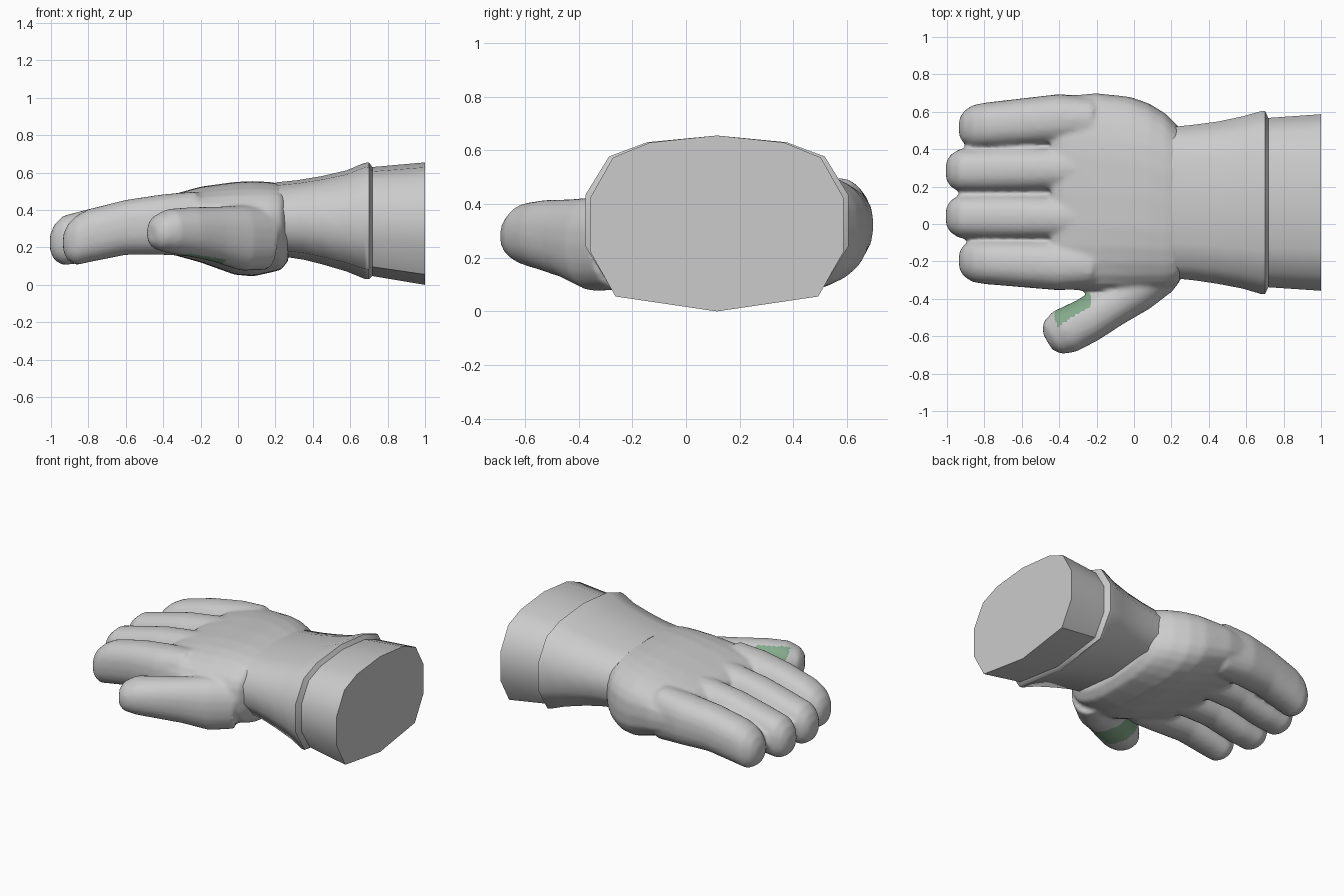
import bpy, bmesh, math
from mathutils import Vector

cube = bpy.data.objects.get("Cube")
if cube:
    bpy.data.objects.remove(cube, do_unlink=True)


def material(name, rgb):
    m = bpy.data.materials.new(name)
    m.use_nodes = True
    m.diffuse_color = (*rgb, 1)
    m.node_tree.nodes["Principled BSDF"].inputs["Base Color"].default_value = (*rgb, 1)
    return m


grey = material("light grey", (0.6, 0.6, 0.6))
green = material("soft green", (0.23, 0.40, 0.26))


def loft(bm, rings):
    """Bridge rings of points and close both ends."""
    loops = [[bm.verts.new(p) for p in ring] for ring in rings]
    for a, b in zip(loops, loops[1:]):
        for i in range(len(a)):
            j = (i + 1) % len(a)
            bm.faces.new((a[i], a[j], b[j], b[i]))
    bm.faces.new(loops[0][::-1])
    bm.faces.new(loops[-1])


def oval(c, side, hw, hz, power=1.0, n=20):
    """Upright oval ring; a power under 1 makes it squarer."""
    pts = []
    for i in range(n):
        a = 2 * math.pi * i / n
        ca, sa = math.cos(a), math.sin(a)
        u = math.copysign(abs(ca) ** power, ca) * hw
        w = math.copysign(abs(sa) ** power, sa) * hz
        pts.append(Vector(c) + Vector(side) * u + Vector((0, 0, w)))
    return pts


def finish(name, bm, mats):
    bmesh.ops.recalc_face_normals(bm, faces=bm.faces[:])
    me = bpy.data.meshes.new(name)
    bm.to_mesh(me)
    bm.free()
    for m in mats:
        me.materials.append(m)
    ob = bpy.data.objects.new(name, me)
    bpy.context.collection.objects.link(ob)
    bpy.ops.object.select_all(action='DESELECT')
    ob.select_set(True)
    bpy.context.view_layer.objects.active = ob
    return ob


hand = bmesh.new()
Y = (0, 1, 0)

# Palm: x, y low, y high, z low, z high
palm = [(-0.44, -0.30, 0.64, 0.21, 0.44), (-0.38, -0.35, 0.685, 0.17, 0.475),
        (-0.20, -0.36, 0.70, 0.12, 0.525), (-0.02, -0.36, 0.68, 0.055, 0.55),
        (0.08, -0.355, 0.645, 0.045, 0.555), (0.17, -0.35, 0.59, 0.065, 0.55),
        (0.23, -0.33, 0.53, 0.08, 0.54), (0.27, -0.26, 0.48, 0.13, 0.51)]
loft(hand, [oval((x, (a + b) / 2, (c + d) / 2), Y, (b - a) / 2, (d - c) / 2, 0.72, 28)
            for x, a, b, c, d in palm])

# Fingers: tip x, y at tip, y at knuckle, half width at tip and knuckle
for tip, y0, y1, w0, w1 in [(-0.935, -0.195, -0.22, 0.115, 0.135),
                            (-1.005, 0.040, 0.035, 0.120, 0.122),
                            (-1.005, 0.285, 0.295, 0.120, 0.122),
                            (-0.935, 0.515, 0.56, 0.118, 0.135)]:
    rings = []
    for x, lo, hi, k in [(tip, 0.18, 0.27, 0.4), (tip + 0.025, 0.13, 0.325, 0.72),
                         (tip + 0.07, 0.105, 0.37, 0.95), (-0.80, 0.12, 0.405, 1),
                         (-0.60, 0.16, 0.455, 1), (-0.40, 0.16, 0.485, 1),
                         (-0.22, 0.15, 0.50, 0.9)]:
        t = min(1, (x - tip) / (-0.4 - tip))
        rings.append(oval((x, y0 + (y1 - y0) * t, (lo + hi) / 2), Y,
                          (w0 + (w1 - w0) * t) * k, (hi - lo) / 2, 0.85))
    loft(hand, rings)

# Thumb, set at an angle to the palm
along = Vector((0.86, 0.51, 0))
inner = Vector((-0.51, 0.86, 0))
loft(hand, [oval(c, inner, hw, hz, 0.9) for c, hw, hz in [
    ((-0.462, -0.63, 0.275), 0.05, 0.05), ((-0.435, -0.61, 0.28), 0.10, 0.09),
    ((-0.37, -0.575, 0.288), 0.125, 0.118), ((-0.25, -0.515, 0.283), 0.122, 0.133),
    ((-0.12, -0.435, 0.27), 0.118, 0.148), ((0.02, -0.34, 0.25), 0.13, 0.175),
    ((0.15, -0.24, 0.25), 0.13, 0.17)]])

# Blend the parts of the hand into one skin
hand_ob = finish("gloved_hand", hand, [grey, green])
remesh = hand_ob.modifiers.new("blend", 'REMESH')
remesh.mode = 'VOXEL'
remesh.voxel_size = 0.014
soften = hand_ob.modifiers.new("soften", 'SMOOTH')
soften.factor = 0.5
soften.iterations = 6
for m in ("blend", "soften"):
    bpy.ops.object.modifier_apply(modifier=m)

# Green patch wrapping the inner side of the thumb
for p in hand_ob.data.polygons:
    rel = p.center - Vector((-0.46, -0.60, p.center.z))
    drop = 0.39 - p.center.z
    s = rel.dot(along) - 0.45 * drop
    off = rel.dot(inner)
    patch = 0.07 < s < 0.29 and 0.015 - 0.43 * drop < off < 0.16 and p.center.y < -0.37
    p.material_index = 1 if patch else 0
bpy.ops.object.shade_smooth()

# Cuff: twelve-sided sleeve with a raised ridge and a closed end
section = [(0, 1), (-0.53, 0.92), (-0.82, 0.75), (-1, 0.29), (-1, -0.32), (-0.80, -0.83),
           (0, -1), (0.80, -0.83), (1, -0.32), (1, 0.29), (0.82, 0.75), (0.53, 0.92)]
cuff = bmesh.new()
rings = []
for x, a, b, lo, hi, lean in [
        (0.20, -0.29, 0.52, 0.15, 0.548, 0.05), (0.32, -0.302, 0.532, 0.135, 0.56, 0.03),
        (0.45, -0.32, 0.548, 0.11, 0.582, 0), (0.58, -0.345, 0.575, 0.072, 0.612, 0),
        (0.675, -0.373, 0.602, 0.033, 0.652, 0), (0.70, -0.375, 0.605, 0.03, 0.655, 0),
        (0.718, -0.338, 0.567, 0.047, 0.63, 0), (1.0, -0.357, 0.587, 0.0, 0.655, 0)]:
    rings.append([Vector((x + lean * (1 - w) / 2, (a + b) / 2 + u * (b - a) / 2,
                          (lo + hi) / 2 + w * (hi - lo) / 2)) for u, w in section])
loft(cuff, rings)
finish("cuff", cuff, [grey])
bpy.ops.object.shade_smooth_by_angle(angle=math.radians(50))
